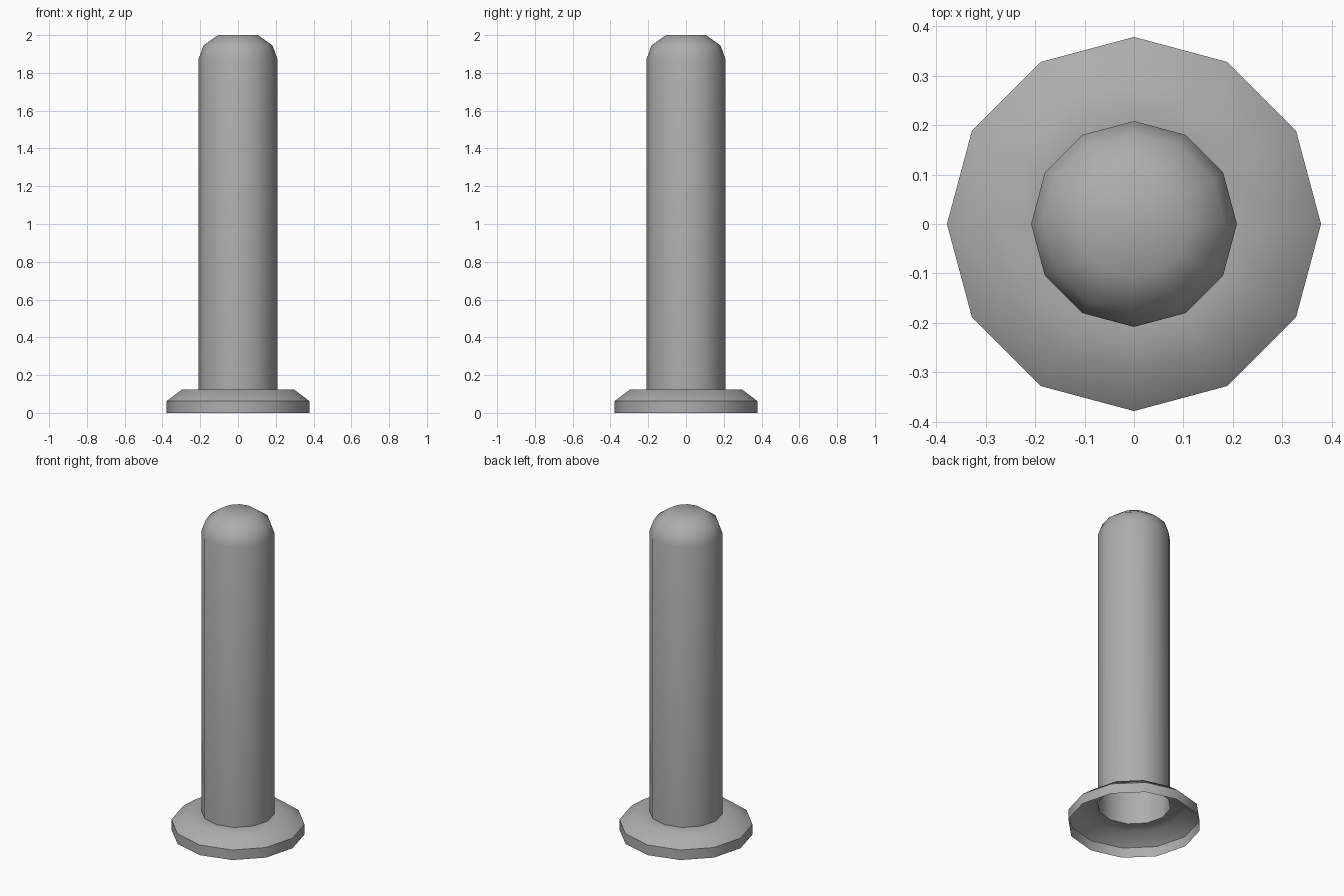
import bpy, bmesh
from math import cos, sin, tau, radians

if "Cube" in bpy.data.objects:
    bpy.data.objects.remove(bpy.data.objects["Cube"])

SIDES = 12

# Dark grey finish shared by both parts
grey = bpy.data.materials.new("dark_grey")
grey.diffuse_color = (0.42, 0.42, 0.42, 1)
grey.use_nodes = True
grey.node_tree.nodes["Principled BSDF"].inputs["Base Color"].default_value = grey.diffuse_color


def lathe(name, profile, cap_top=False):
    """Spin a (radius, height) profile into an open 12-sided shell."""
    bm = bmesh.new()
    rings = [[bm.verts.new((r * cos(tau * i / SIDES), r * sin(tau * i / SIDES), z))
              for i in range(SIDES)] for r, z in profile]
    for low, high in zip(rings, rings[1:]):
        for i in range(SIDES):
            j = (i + 1) % SIDES
            bm.faces.new((low[i], low[j], high[j], high[i]))
    if cap_top:
        bm.faces.new(rings[-1])
    mesh = bpy.data.meshes.new(name)
    bm.to_mesh(mesh)
    bm.free()
    mesh.materials.append(grey)
    obj = bpy.data.objects.new(name, mesh)
    bpy.context.collection.objects.link(obj)
    bpy.ops.object.select_all(action='DESELECT')
    obj.select_set(True)
    bpy.context.view_layer.objects.active = obj
    bpy.ops.object.shade_smooth_by_angle(angle=radians(40))
    return obj


# Hollow base flange, open underneath, with a chamfered rim
lathe("base_flange", [(0.378, 0), (0.378, 0.063), (0.295, 0.125), (0.208, 0.125)])

# Hollow post with a rounded top
lathe("post", [(0.208, 0.125), (0.208, 1.875), (0.183, 1.945), (0.106, 2.0)], cap_top=True)
